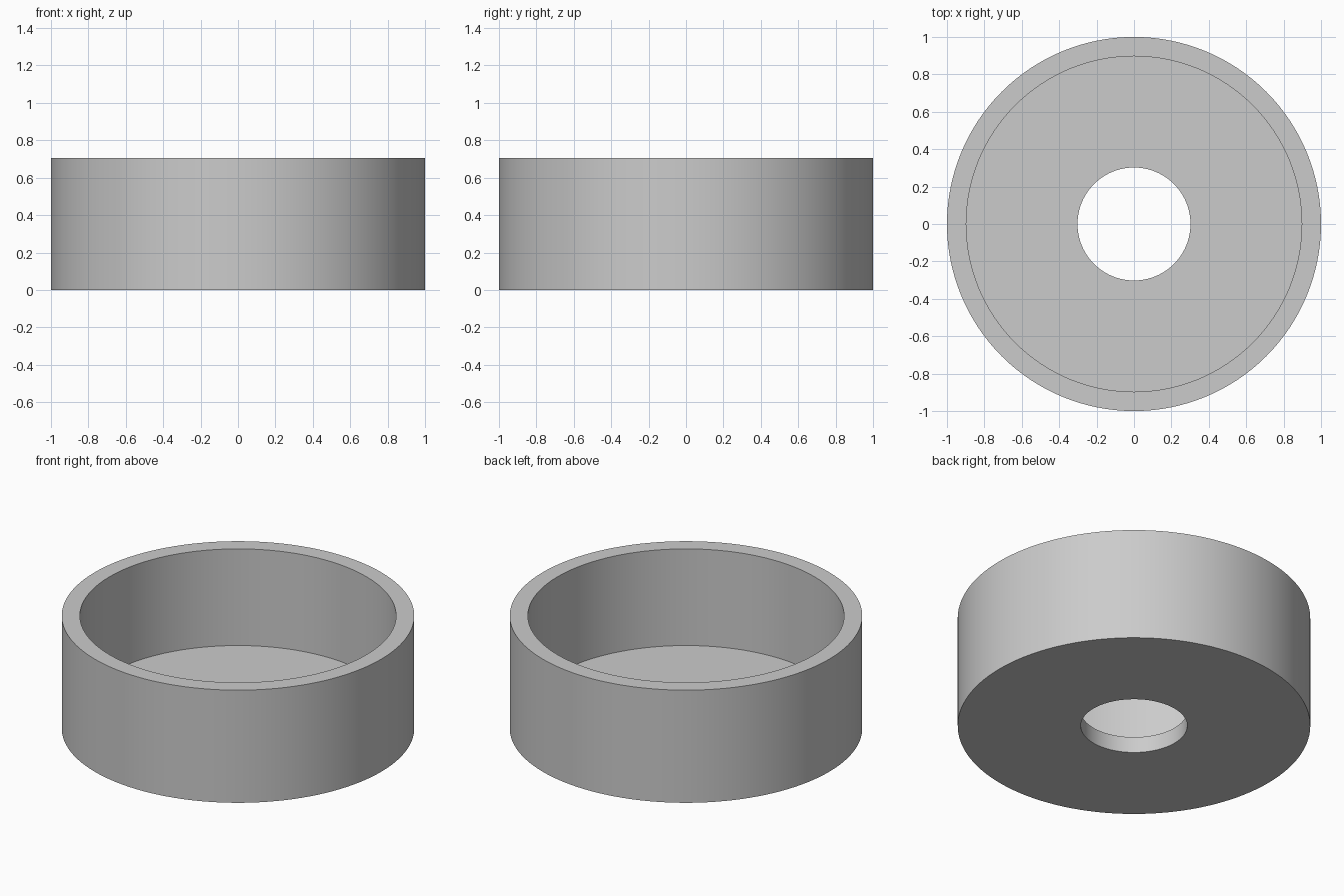
import bpy
import bmesh
import math

if "Cube" in bpy.data.objects:
    bpy.data.objects.remove(bpy.data.objects["Cube"], do_unlink=True)

OUTER, INNER, HOLE = 1.0, 0.897, 0.302
HEIGHT, FLOOR = 0.705, 0.1
SEGMENTS = 128

# Plain grey material
grey = bpy.data.materials.new("light_grey")
grey.use_nodes = True
colour = (0.6, 0.6, 0.6, 1)
grey.diffuse_color = colour
grey.node_tree.nodes["Principled BSDF"].inputs["Base Color"].default_value = colour

# Closed cross-section (radius, height): wall, rim, recess, floor and bore
profile = [(OUTER, 0), (OUTER, HEIGHT), (INNER, HEIGHT),
           (INNER, FLOOR), (HOLE, FLOOR), (HOLE, 0)]

# Revolve the cross-section around the z axis
bm = bmesh.new()
verts = [bm.verts.new((r, 0, z)) for r, z in profile]
edges = [bm.edges.new((verts[i - 1], verts[i])) for i in range(len(verts))]
bmesh.ops.spin(bm, geom=verts + edges, cent=(0, 0, 0), axis=(0, 0, 1),
               angle=math.tau, steps=SEGMENTS)
bmesh.ops.remove_doubles(bm, verts=bm.verts, dist=0.0001)
bmesh.ops.recalc_face_normals(bm, faces=bm.faces)

mesh = bpy.data.meshes.new("cup_ring")
bm.to_mesh(mesh)
bm.free()
mesh.materials.append(grey)
cup = bpy.data.objects.new("cup_ring", mesh)
bpy.context.collection.objects.link(cup)

# Smooth walls with crisp rims
bpy.ops.object.select_all(action="DESELECT")
cup.select_set(True)
bpy.context.view_layer.objects.active = cup
bpy.ops.object.shade_smooth_by_angle(angle=math.radians(30))
